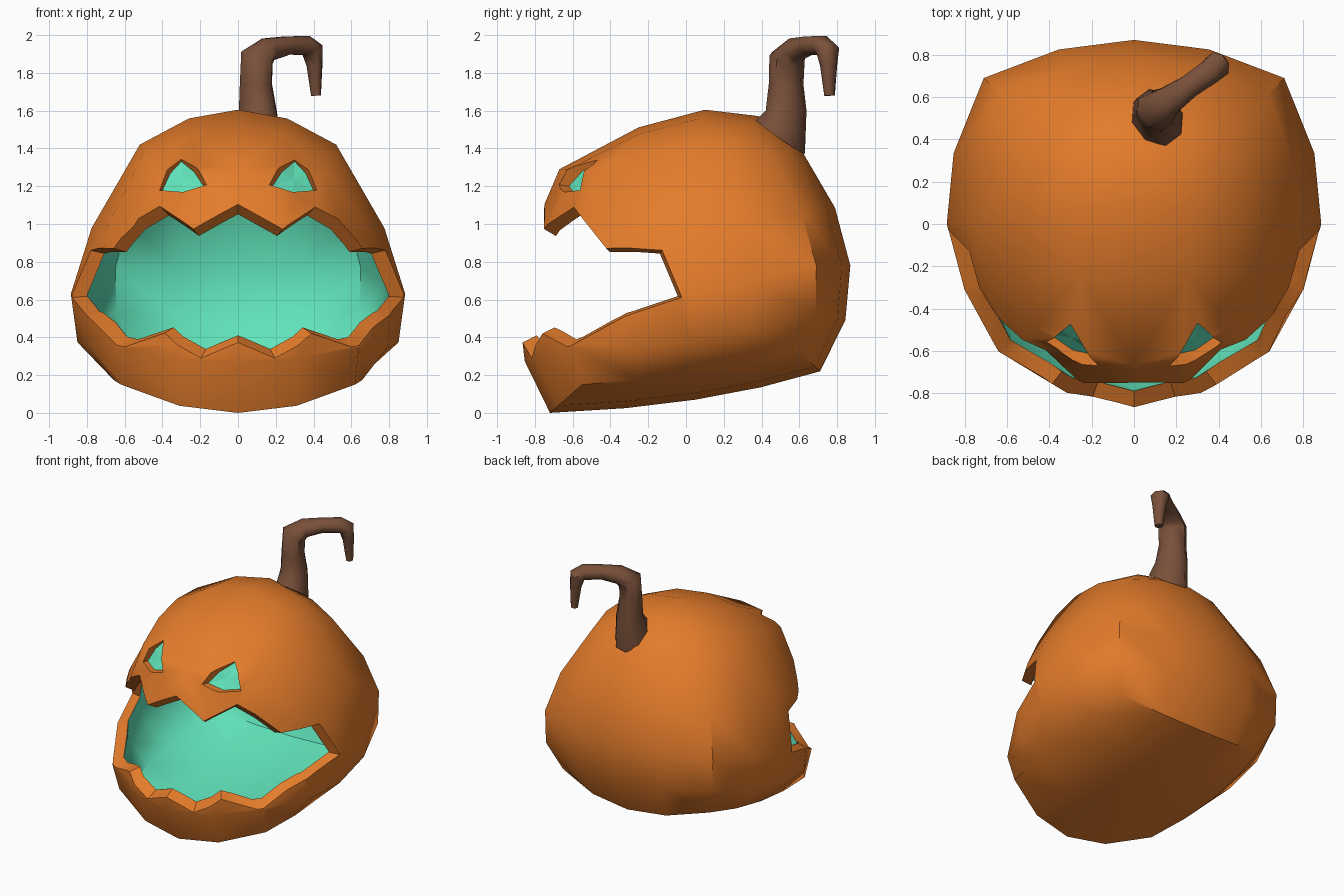
import bpy, bmesh, math
from mathutils import Vector

if "Cube" in bpy.data.objects:
    bpy.data.objects.remove(bpy.data.objects["Cube"])


def material(name, rgb):
    m = bpy.data.materials.new(name)
    m.use_nodes = True
    m.diffuse_color = (*rgb, 1)
    m.node_tree.nodes["Principled BSDF"].inputs["Base Color"].default_value = (*rgb, 1)
    return m


orange = material("pumpkin orange", (0.77, 0.2, 0.024))
teal = material("glowing teal", (0.12, 0.78, 0.5))
brown = material("stem brown", (0.19, 0.08, 0.042))
CENTRE = Vector((0, 0.05, 0.65))


def make_object(name, bm, mats, index=0):
    bmesh.ops.recalc_face_normals(bm, faces=bm.faces[:])
    for f in bm.faces:
        f.material_index = index
    mesh = bpy.data.meshes.new(name)
    bm.to_mesh(mesh)
    bm.free()
    for m in mats:
        mesh.materials.append(m)
    ob = bpy.data.objects.new(name, mesh)
    bpy.context.collection.objects.link(ob)
    return ob


def smooth(ob, angle):
    bpy.ops.object.select_all(action='DESELECT')
    ob.select_set(True)
    bpy.context.view_layer.objects.active = ob
    bpy.ops.object.shade_smooth_by_angle(angle=math.radians(angle))


# Control cage: rows are bottom, middle, top; each runs front, middle, back
MIDDLE = [[(0, -.72, 0), (0, .05, .07), (0, .71, .22)],
          [(0, -.89, .58), (0, 0, .7), (0, .87, .78)],
          [(0, -.67, 1.29), (0, .1, 1.605), (0, .6, 1.41)]]
SIDE = [[(.62, -.55, .15), (.67, .05, .21), (.62, .6, .32)],
        [(.62, -.61, .6), (.885, 0, .63), (.71, .69, .78)],
        [(.46, -.49, 1.28), (.52, 0, 1.42), (.48, .45, 1.37)]]


def weights(t):
    return (t * (t - 1) / 2, 1 - t * t, t * (t + 1) / 2)


def bulge(p):
    """Curve a point of a plain cube through the control cage."""
    out = Vector()
    wx, wy, wz = (weights(c) for c in p)
    for k in range(3):
        for j in range(3):
            w = wy[j] * wz[k]
            s = Vector(SIDE[k][j])
            out += w * (wx[2] * s + wx[1] * Vector(MIDDLE[k][j]))
            out += w * wx[0] * Vector((-s.x, s.y, s.z))
    return out


def pumpkin(name, scale, index):
    bm = bmesh.new()
    bmesh.ops.create_cube(bm, size=2)
    bmesh.ops.subdivide_edges(bm, edges=bm.edges[:], cuts=3, use_grid_fill=True)
    for v in bm.verts:
        v.co = CENTRE + (bulge(v.co) - CENTRE) * scale
    return make_object(name, bm, [orange, teal], index)


def scaled(loop, apex, scale):
    apex = Vector(apex)
    return [apex + (Vector(p) - apex) * scale for p in loop]


def fan(bm, hub, ring):
    v = bm.verts.new(hub)
    for a, b in zip(ring, ring[1:] + ring[:1]):
        bm.faces.new((v, a, b))


def cone_cutter(name, loop, apex, cap):
    """Solid widening from the apex through a loop, closed in front."""
    bm = bmesh.new()
    ring = [bm.verts.new(p) for p in scaled(loop, apex, 1.3)]
    fan(bm, apex, ring)
    fan(bm, cap, ring)
    return make_object(name, bm, [orange, teal])


def eye_plate(name, loop, apex):
    """Glowing panel set back inside the eye opening."""
    bm = bmesh.new()
    points = scaled(loop, apex, .84)
    fan(bm, sum(points, Vector()) / len(points), [bm.verts.new(p) for p in points])
    return make_object(name, bm, [teal])


def mirrored(points):
    return [(-x, y, z) for x, y, z in points]


# Jagged mouth, from the middle of the upper lip round to the lower lip
half = [(0, -.78, 1.13), (.25, -.78, .99), (.44, -.62, 1.12), (.69, -.43, .88),
        (.82, -.12, .87), (.89, -.02, .61), (.81, -.32, .51), (.59, -.62, .355),
        (.39, -.76, .42), (.2, -.83, .28), (0, -.87, .37)]
mouth = half + mirrored(half[1:-1])[::-1]

# Slanted eyes
eye = [(.16, -.69, 1.21), (.22, -.61, 1.3), (.3, -.5, 1.365),
       (.37, -.53, 1.29), (.42, -.57, 1.18), (.29, -.66, 1.17)]
eye_apex = (.3, -.25, 1.15)

# Hollow body with mouth and eye openings
body = pumpkin("pumpkin_shell", 1, 0)
cutters = [pumpkin("cavity_cutter", 0.915, 1),
           cone_cutter("mouth_cutter", mouth, (0, -.25, .68), (0, -2, .65))]
for side, flip in (("left", 1), ("right", -1)):
    loop = [(flip * x, y, z) for x, y, z in eye]
    apex = (flip * eye_apex[0], *eye_apex[1:])
    cutters.append(cone_cutter(side + "_eye_cutter", loop, apex, (flip * .38, -1.1, 1.45)))
    eye_plate(side + "_eye", loop, apex)
bpy.context.view_layer.objects.active = body
for c in cutters:
    c.hide_render = True
    mod = body.modifiers.new(c.name, 'BOOLEAN')
    mod.operation = 'DIFFERENCE'
    mod.solver = 'EXACT'
    mod.object = c
    bpy.ops.object.modifier_apply(modifier=mod.name)
for c in cutters:
    bpy.data.objects.remove(c)
smooth(body, 40)

# Hooked stem: centre line with a radius at each point
path = [(.11, .5, 1.46, .12), (.105, .53, 1.6, .1), (.095, .53, 1.74, .085),
        (.1, .535, 1.88, .088), (.16, .58, 1.925, .065), (.26, .65, 1.945, .052),
        (.36, .72, 1.945, .055), (.395, .75, 1.92, .058), (.405, .755, 1.84, .042),
        (.413, .76, 1.68, .026)]
SIDES = 8
across = Vector((-.6, .8, 0))
bm = bmesh.new()
rings = []
for i, (x, y, z, r) in enumerate(path):
    a, b = path[max(i - 1, 0)], path[min(i + 1, len(path) - 1)]
    along = (Vector(b[:3]) - Vector(a[:3])).normalized()
    out = along.cross(across).normalized()
    ring = []
    for s in range(SIDES):
        t = math.tau * (s + .5) / SIDES
        p = Vector((x, y, z)) + r * (math.cos(t) * out + 1.15 * math.sin(t) * across)
        if i == 0:  # lean the foot onto the sloping shell
            p.z -= .65 * (p.y - y)
        ring.append(bm.verts.new(p))
    rings.append(ring)
for lo, hi in zip(rings, rings[1:]):
    for s in range(SIDES):
        n = (s + 1) % SIDES
        bm.faces.new((lo[s], lo[n], hi[n], hi[s]))
bm.faces.new(rings[0])
bm.faces.new(rings[-1])
smooth(make_object("stem", bm, [brown]), 50)
